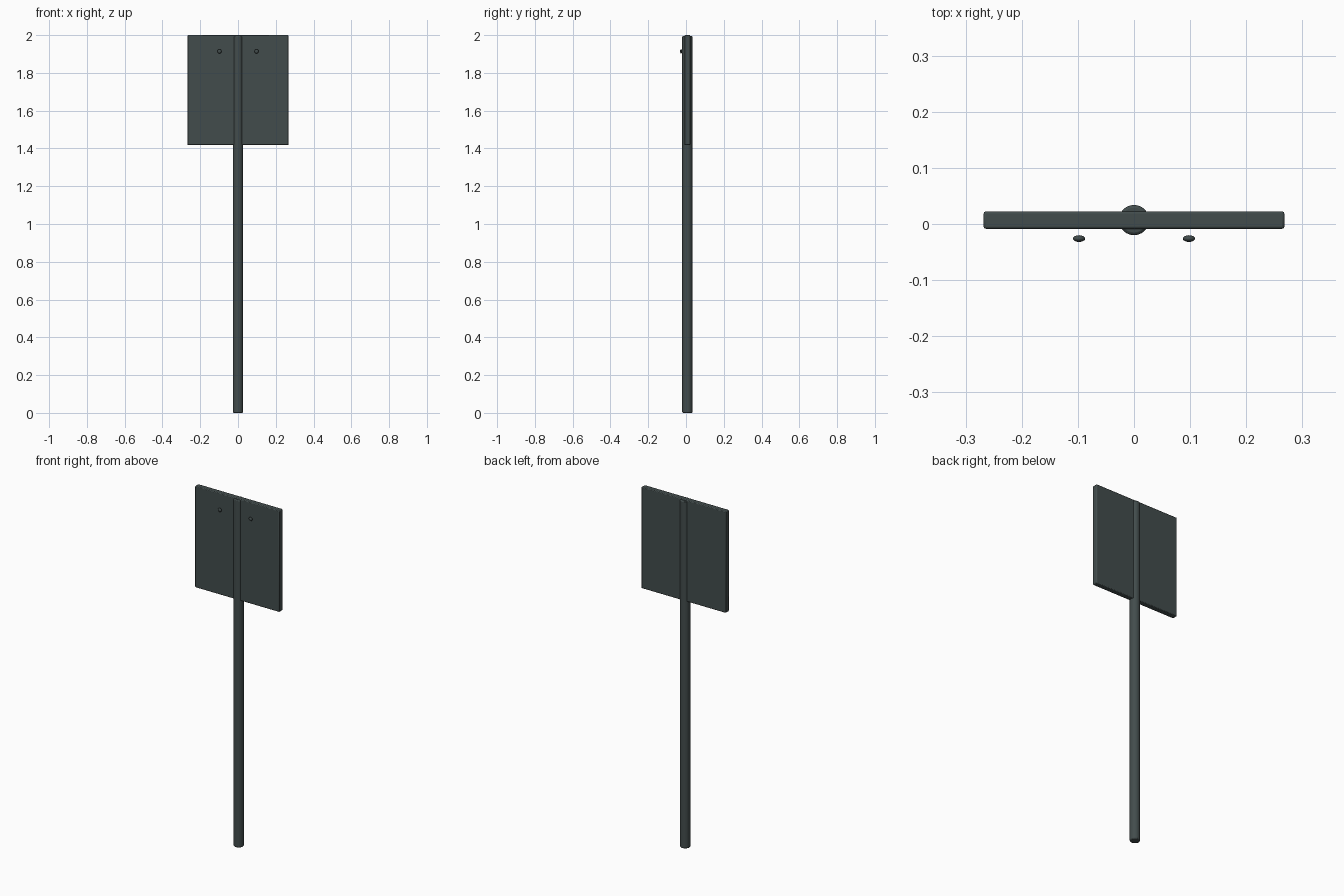
import bpy, math

if "Cube" in bpy.data.objects:
    bpy.data.objects.remove(bpy.data.objects["Cube"])

YC = 0.007  # depth centre shared by post and board

mat = bpy.data.materials.new("dark slate green")
mat.diffuse_color = (0.055, 0.073, 0.073, 1)
mat.use_nodes = True
mat.node_tree.nodes["Principled BSDF"].inputs["Base Color"].default_value = mat.diffuse_color


def finish(name, bevel=0.0):
    ob = bpy.context.object
    ob.name = name
    ob.data.materials.append(mat)
    bpy.ops.object.transform_apply(location=False, rotation=True, scale=True)
    if bevel:
        m = ob.modifiers.new("Bevel", 'BEVEL')
        m.width, m.segments = bevel, 2
        m.limit_method = 'ANGLE'
        m.angle_limit = math.radians(40)
    bpy.ops.object.shade_smooth_by_angle(angle=math.radians(35))
    return ob


# Round post, full height
bpy.ops.mesh.primitive_cylinder_add(vertices=24, radius=0.027, depth=1.995,
                                    location=(0, YC, 0.9975))
finish("post", 0.005)

# Flat sign board, straddling the post
bpy.ops.mesh.primitive_cube_add(size=1, location=(0, YC, 1.709))
bpy.context.object.scale = (0.536, 0.031, 0.582)
finish("sign_board", 0.004)

# Two flattened bolt heads standing off the front
for side, x in (("left", -0.098), ("right", 0.098)):
    bpy.ops.mesh.primitive_uv_sphere_add(segments=16, ring_count=10, radius=1,
                                         location=(x, -0.026, 1.914))
    bpy.context.object.scale = (0.011, 0.006, 0.011)
    finish("bolt_" + side)
